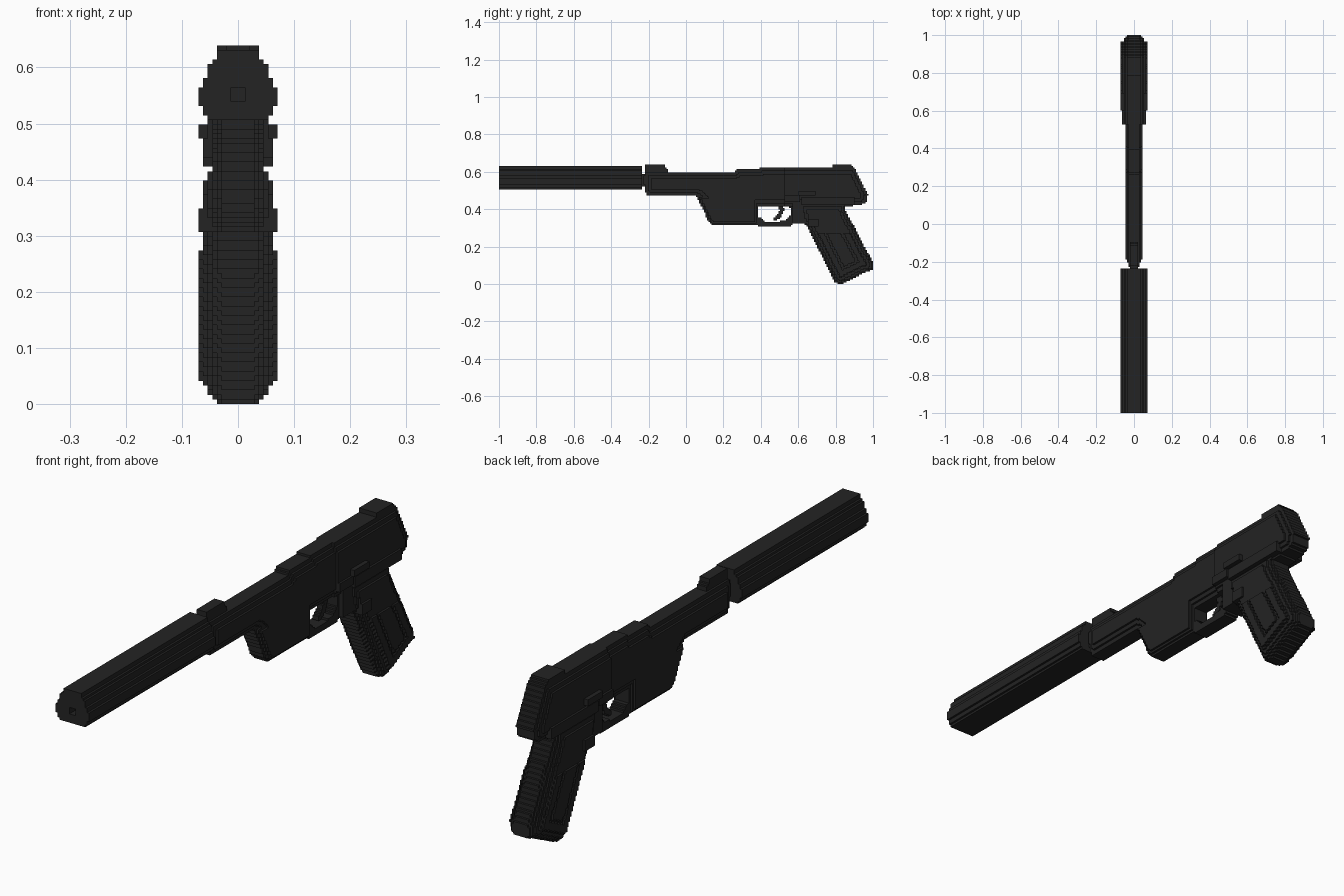
import bpy
import bmesh
import math
from mathutils import Vector

cube = bpy.data.objects.get("Cube")
if cube:
    bpy.data.objects.remove(cube, do_unlink=True)

CELL = 2 / 241          # edge of one small block
owner = {}              # block position -> part name

black = bpy.data.materials.new("matte_black")
black.use_nodes = True
colour = (0.017, 0.017, 0.017, 1)
black.diffuse_color = colour
black.node_tree.nodes["Principled BSDF"].inputs["Base Color"].default_value = colour


def edge_distance(y, z, outline):
    """Distance in blocks to the outline, negative when outside."""
    inside, nearest = False, math.inf
    for (ay, az), (by, bz) in zip(outline, outline[1:] + outline[:1]):
        if (az > z) != (bz > z) and y < ay + (z - az) * (by - ay) / (bz - az):
            inside = not inside
        dy, dz = by - ay, bz - az
        t = max(0, min(1, ((y - ay) * dy + (z - az) * dz) / (dy * dy + dz * dz)))
        nearest = min(nearest, math.hypot(y - ay - t * dy, z - az - t * dz))
    return nearest / CELL if inside else -1


def part(name, outline, width):
    """Fill a side outline with blocks; width(y, z, d) is blocks each side of the middle."""
    ys, zs = zip(*outline)
    for j in range(math.floor((min(ys) + 1) / CELL), math.ceil((max(ys) + 1) / CELL)):
        for k in range(math.floor(min(zs) / CELL), math.ceil(max(zs) / CELL)):
            y, z = -1 + (j + 0.5) * CELL, (k + 0.5) * CELL
            d = edge_distance(y, z, outline)
            if d < 0:
                continue
            n = int(width(y, z, d))
            for i in range(-n, n + 1):
                owner.setdefault((i, j, k), name)


def box(y0, y1, z0, z1):
    return [(y0, z0), (y1, z0), (y1, z1), (y0, z1)]


def tube_width(y, z, d):
    # Wide at the middle, stepped in towards a narrow top and a flatter base
    steps = [(0.513, 6), (0.53, 7), (0.563, 8), (0.58, 7), (0.602, 6), (0.615, 5), (1, 4)]
    return next(n for top, n in steps if z < top)


def slide_width(y, z, d):
    return min(6, 4 + d // 2) if y > 0.53 else min(5, 3 + d // 2)


def grip_width(y, z, d):
    # Rounded edges, with a raised side panel split by a groove
    n = min(7, 3 + math.sqrt(d) * 2)
    groove = 8 < d < 9.5
    return 8 if d > 4.5 and not groove and z < 0.27 else n


# Suppressor and its neck
part("suppressor", box(-1, -0.24, 0.505, 0.63), tube_width)
for cell in [c for c in owner if abs(c[0]) <= 1 and c[1] < 4
             and 0.543 < (c[2] + 0.5) * CELL < 0.568]:
    del owner[cell]
part("barrel_neck", box(-0.24, -0.215, 0.525, 0.59), lambda y, z, d: min(3, 2 + d))

# Slide with stepped top and sloping back
part("slide", [(-0.22, 0.5), (-0.205, 0.47), (0.4, 0.42), (0.86, 0.415), (0.94, 0.425),
               (0.965, 0.44), (0.972, 0.48), (0.9, 0.625), (0.4, 0.625), (0.39, 0.61),
               (0.27, 0.61), (0.26, 0.6), (-0.22, 0.6)][:1]
     + [(-0.205, 0.47), (0.06, 0.47), (0.12, 0.42), (0.86, 0.415), (0.94, 0.425),
        (0.965, 0.44), (0.972, 0.48), (0.9, 0.625), (0.4, 0.625), (0.39, 0.61),
        (0.27, 0.61), (0.26, 0.6), (-0.22, 0.6)], slide_width)
part("front_sight", [(-0.22, 0.59), (-0.09, 0.59), (-0.1, 0.615), (-0.12, 0.64), (-0.22, 0.64)],
     lambda y, z, d: 2)
part("rear_sight", [(0.78, 0.61), (0.9, 0.61), (0.885, 0.64), (0.79, 0.64)], lambda y, z, d: 4)

# Block under the barrel
part("under_barrel_block", [(0.05, 0.475), (0.07, 0.44), (0.12, 0.335), (0.14, 0.315),
                            (0.385, 0.315), (0.385, 0.475)],
     lambda y, z, d: min(5, 3 + d))

# Trigger guard and trigger
part("trigger_guard", [(0.36, 0.315), (0.43, 0.305), (0.55, 0.305), (0.57, 0.325), (0.64, 0.325),
                       (0.64, 0.43), (0.55, 0.43), (0.565, 0.37), (0.54, 0.345), (0.5, 0.335),
                       (0.42, 0.335), (0.39, 0.36), (0.385, 0.43), (0.36, 0.43)],
     lambda y, z, d: 5 if y > 0.57 else 3)
part("trigger", [(0.48, 0.43), (0.52, 0.43), (0.525, 0.39), (0.5, 0.35), (0.47, 0.335),
                 (0.465, 0.35), (0.49, 0.37), (0.5, 0.395)], lambda y, z, d: 1)

# Grip, raked backwards
part("grip", [(0.625, 0.325), (0.645, 0.31), (0.8, 0.005), (0.83, 0), (1, 0.08), (1, 0.115),
              (0.855, 0.39), (0.85, 0.41), (0.87, 0.43), (0.6, 0.43)], grip_width)

# Raised controls on both sides
part("frame_rail", box(0.62, 0.9, 0.42, 0.465), lambda y, z, d: 7)
part("slide_stop", box(0.6, 0.69, 0.47, 0.502), lambda y, z, d: 8)
part("release_button", box(0.53, 0.61, 0.44, 0.475), lambda y, z, d: 7)
part("thumb_catch", box(0.655, 0.71, 0.31, 0.35), lambda y, z, d: 8)

# Turn the exposed block sides of each part into a mesh
meshes = {}
for (i, j, k), name in owner.items():
    bm, verts = meshes.setdefault(name, (bmesh.new(), {}))
    for axis in range(3):
        for sign in (-1, 1):
            step = [0, 0, 0]
            step[axis] = sign
            if (i + step[0], j + step[1], k + step[2]) in owner:
                continue
            corners = []
            for a, b in ((0, 0), (1, 0), (1, 1), (0, 1))[::sign]:
                p = [i, j, k]
                p[axis] += (sign + 1) // 2
                p[(axis + 1) % 3] += a
                p[(axis + 2) % 3] += b
                key = tuple(p)
                if key not in verts:
                    verts[key] = bm.verts.new(
                        Vector((p[0] - 0.5, p[1], p[2])) * CELL - Vector((0, 1, 0)))
                corners.append(verts[key])
            bm.faces.new(corners)

for name, (bm, verts) in meshes.items():
    mesh = bpy.data.meshes.new(name)
    bm.to_mesh(mesh)
    bm.free()
    mesh.materials.append(black)
    bpy.context.scene.collection.objects.link(bpy.data.objects.new(name, mesh))
